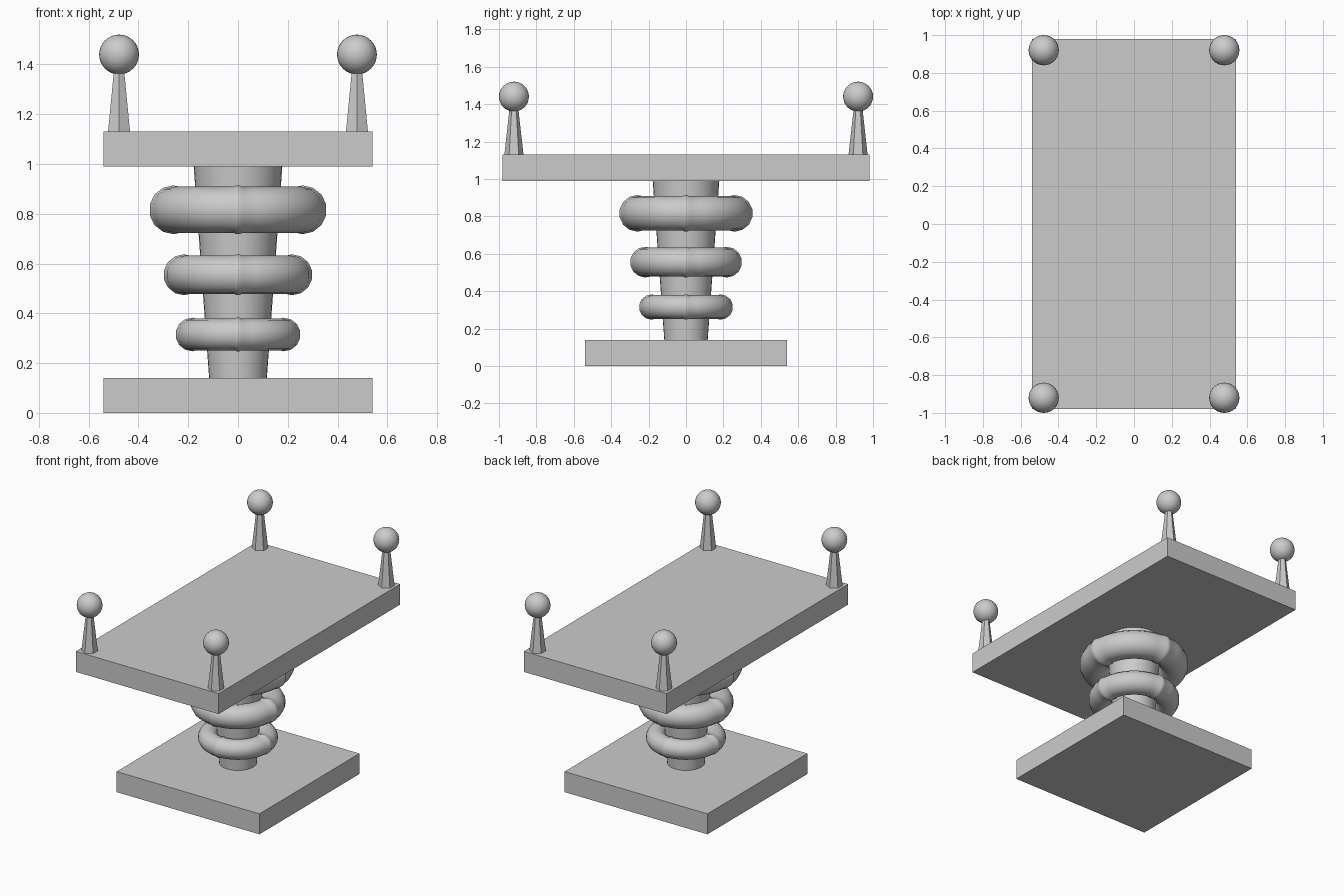
import bpy, bmesh
from math import pi, sin, cos

if "Cube" in bpy.data.objects:
    bpy.data.objects.remove(bpy.data.objects["Cube"])


def slab(name, sx, sy, z0, z1):
    bpy.ops.mesh.primitive_cube_add(size=1, location=(0, 0, (z0 + z1) / 2))
    ob = bpy.context.object
    ob.name = name
    ob.scale = (sx, sy, z1 - z0)
    bpy.ops.object.transform_apply(location=False, rotation=False, scale=True)


def cone(name, x, y, z0, z1, r0, r1, sides, smooth=False):
    bpy.ops.mesh.primitive_cone_add(vertices=sides, radius1=r0, radius2=r1,
                                    depth=z1 - z0, location=(x, y, (z0 + z1) / 2))
    bpy.context.object.name = name
    if smooth:
        bpy.ops.object.shade_smooth_by_angle()


def ring(name, z, major, minor, tube_sides=14, steps=8):
    # torus swept in four quarters, with a slim raised seam where they join
    stations = []
    w = 0.06
    for q in range(4):
        a = q * pi / 2
        stations += [(a - w, 1.0), (a - w * 0.5, 1.055), (a + w * 0.5, 1.055), (a + w, 1.0)]
        span = pi / 2 - 2 * w
        stations += [(a + w + span * i / steps, 1.0) for i in range(1, steps)]
    bm = bmesh.new()
    loops = []
    for a, k in stations:
        loop = []
        for j in range(tube_sides):
            t = 2 * pi * (j + 0.5) / tube_sides
            r = major + minor * k * cos(t)
            loop.append(bm.verts.new((r * cos(a), r * sin(a), minor * k * sin(t))))
        loops.append(loop)
    for i, la in enumerate(loops):
        lb = loops[(i + 1) % len(loops)]
        for j in range(tube_sides):
            n = (j + 1) % tube_sides
            bm.faces.new((la[j], lb[j], lb[n], la[n]))
    bmesh.ops.recalc_face_normals(bm, faces=bm.faces)
    for f in bm.faces:
        f.smooth = True
    me = bpy.data.meshes.new(name)
    bm.to_mesh(me)
    bm.free()
    ob = bpy.data.objects.new(name, me)
    ob.location.z = z
    bpy.context.collection.objects.link(ob)


# Square foot and long table top
slab("base_slab", 1.08, 1.08, 0, 0.14)
slab("table_top", 1.08, 1.96, 0.99, 1.13)

# Flared column with three growing rings
cone("column", 0, 0, 0.14, 0.99, 0.116, 0.178, 32, smooth=True)
ring("lower_ring", 0.315, 0.184, 0.064)
ring("middle_ring", 0.555, 0.217, 0.078)
ring("upper_ring", 0.816, 0.259, 0.093)

# Hexagonal corner posts topped with balls
for sx in (-1, 1):
    for sy in (-1, 1):
        tag = ("right" if sx > 0 else "left") + ("_back" if sy > 0 else "_front")
        x, y = 0.478 * sx, 0.92 * sy
        cone("post_" + tag, x, y, 1.13, 1.39, 0.051, 0.022, 6)
        bpy.ops.mesh.primitive_uv_sphere_add(segments=32, ring_count=16,
                                             radius=0.08, location=(x, y, 1.44))
        bpy.context.object.name = "ball_" + tag
        bpy.ops.object.shade_smooth()
